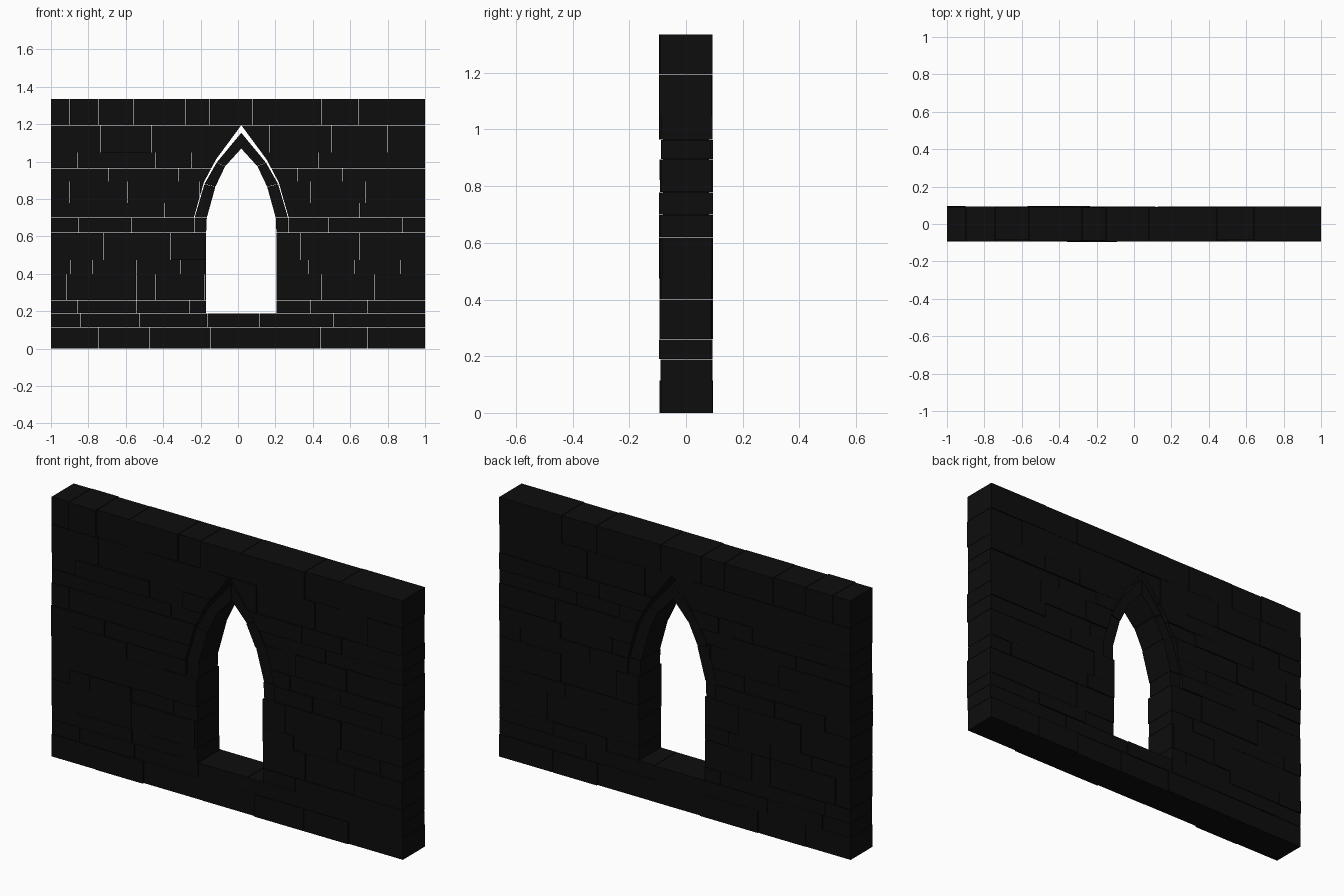
import bpy, bmesh, random

if "Cube" in bpy.data.objects:
    bpy.data.objects.remove(bpy.data.objects["Cube"])

random.seed(4)
CX = 0.0175                       # centre line of the window
GAP = 0.0025                      # joint width

stone = bpy.data.materials.new("dark_stone")
stone.diffuse_color = (0.004, 0.004, 0.004, 1)
stone.use_nodes = True
stone.node_tree.nodes["Principled BSDF"].inputs["Base Color"].default_value = stone.diffuse_color


def make_object(name, bm):
    bmesh.ops.recalc_face_normals(bm, faces=bm.faces)
    me = bpy.data.meshes.new(name)
    bm.to_mesh(me)
    bm.free()
    me.materials.append(stone)
    ob = bpy.data.objects.new(name, me)
    bpy.context.collection.objects.link(ob)
    return ob


def add_prism(bm, pts, y0, y1):
    """Extrude an x/z outline from y0 to y1."""
    f = bm.faces.new([bm.verts.new((x, y0, z)) for x, z in pts])
    r = bmesh.ops.extrude_face_region(bm, geom=[f])
    verts = [v for v in r["geom"] if isinstance(v, bmesh.types.BMVert)]
    bmesh.ops.translate(bm, verts=verts, vec=(0, y1 - y0, 0))


# Arch outlines, right half: distance from the centre line, height
inner = [(0.1875, 0.62), (0.184, 0.70), (0.138, 0.866), (0.086, 0.975), (0, 1.07)]
outer = [(0.250, 0.62), (0.250, 0.70), (0.197, 0.88), (0.132, 0.995), (0, 1.155)]
opening = [(0.1875, 0.19), (0.1875, 0.62), (0.2525, 0.62), (0.2525, 0.705),
           (0.200, 0.89), (0.135, 1.012), (0, 1.195)]

# Window cutter
bm = bmesh.new()
outline = [(CX + x, z) for x, z in opening] + [(CX - x, z) for x, z in opening[-2::-1]]
add_prism(bm, outline, -0.3, 0.3)
cutter = make_object("window_cutter", bm)
cutter.hide_render = True

# Courses: bottom height and upright joints; the last entry is the top edge
courses = [
    (0.0, [-0.145, 0.155]),
    (0.115, [-0.84, -0.165, 0.51]),
    (0.19, [-0.86, 0.39, 0.69]),
    (0.26, [-0.915, -0.545, -0.44, 0.445]),
    (0.40, [-0.895, -0.78, -0.545, 0.625, 0.87]),
    (0.475, [-0.36, 0.335]),
    (0.62, [-0.855, 0.88]),
    (0.70, [-0.695, 0.65]),
    (0.78, [-0.90, 0.39, 0.68]),
    (0.895, [-0.69, -0.32, 0.56]),
    (0.965, [-0.86, -0.44, -0.25]),
    (1.05, [-0.735, 0.50, 0.80]),
    (1.195, [-0.90, -0.745, -0.56, -0.28, -0.15, 0.08]),
    (1.335, []),
]

# Wall blocks, each with a slightly different depth
for i, (z0, joints) in enumerate(courses[:-1]):
    z1 = courses[i + 1][0]
    xs = [-1.0] + joints + [1.0]
    bm = bmesh.new()
    for a, b in zip(xs, xs[1:]):
        n = max(1, round((b - a) / 0.33))
        cuts = [a] + [a + (b - a) * (k + random.uniform(-0.2, 0.2)) / n
                      for k in range(1, n)] + [b]
        for l, r in zip(cuts, cuts[1:]):
            l2 = l if l == -1 else l + GAP / 2
            r2 = r if r == 1 else r - GAP / 2
            t = z1 - (0.0015 if z1 < 1.3 else 0)
            y0 = -0.09 + random.uniform(-0.005, 0.005)
            y1 = 0.091 + random.uniform(-0.004, 0.004)
            add_prism(bm, [(l2, z0), (r2, z0), (r2, t), (l2, t)], y0, y1)
    course = make_object(f"wall_course_{i + 1}", bm)
    if 0.19 <= z0 < 1.19:
        m = course.modifiers.new("window", 'BOOLEAN')
        m.operation = 'DIFFERENCE'
        m.solver = 'EXACT'
        m.object = cutter
        bpy.context.view_layer.objects.active = course
        bpy.ops.object.modifier_apply(modifier=m.name)

# Arch stones, set back a little from the wall face
for side, s in (("right", 1), ("left", -1)):
    bm = bmesh.new()
    for k in range(len(inner) - 1):
        quad = [inner[k], outer[k], outer[k + 1], inner[k + 1]]
        mx = sum(p[0] for p in quad) / 4
        mz = sum(p[1] for p in quad) / 4
        pts = [(CX + s * (mx + (x - mx) * 0.99) if x else CX,
                mz + (z - mz) * 0.99) for x, z in quad]
        d = 0.079 + random.uniform(-0.003, 0.003)
        add_prism(bm, pts, -d, d)
    make_object(f"arch_stones_{side}", bm)

bpy.data.objects.remove(cutter)
